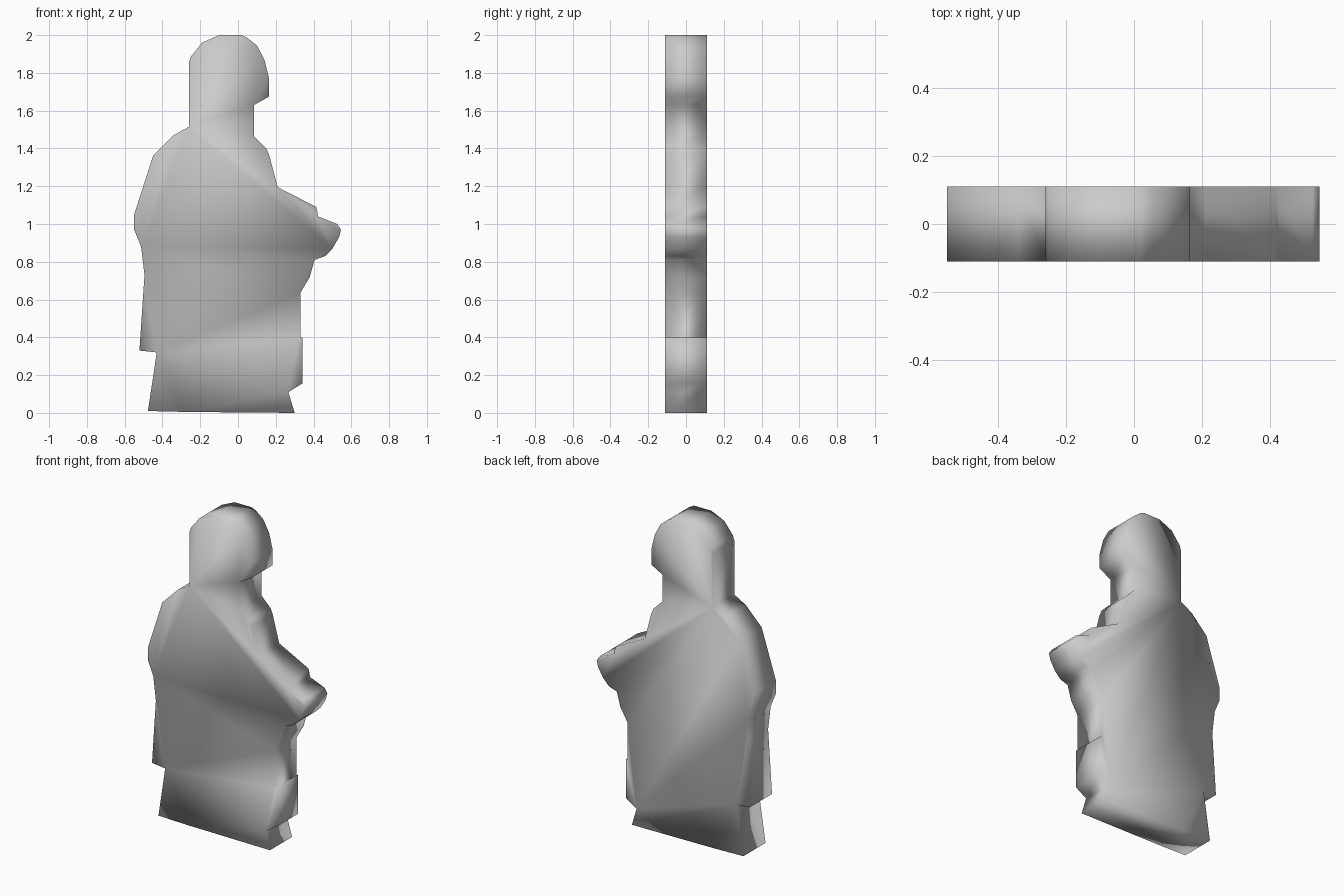
import bpy, bmesh

HALF_DEPTH = 0.11

# Silhouette in (x, z), clockwise from the bottom left corner
robe_left = [(-0.477, 0.01), (-0.43, 0.32), (-0.522, 0.33), (-0.495, 0.73), (-0.513, 0.88),
             (-0.55, 0.97), (-0.55, 1.05), (-0.45, 1.36), (-0.34, 1.47), (-0.26, 1.515)]
head = [(-0.26, 1.855), (-0.25, 1.885), (-0.19, 1.96), (-0.10, 2.0), (0.02, 2.0),
        (0.05, 1.985), (0.10, 1.945), (0.14, 1.87), (0.165, 1.77), (0.165, 1.675), (0.085, 1.63)]
arm = [(0.085, 1.465), (0.15, 1.40), (0.165, 1.365), (0.21, 1.195), (0.415, 1.09),
       (0.425, 1.04), (0.525, 1.0), (0.545, 0.97), (0.535, 0.93), (0.50, 0.87),
       (0.46, 0.83), (0.405, 0.81)]
robe_right = [(0.38, 0.72), (0.33, 0.635), (0.33, 0.40), (0.342, 0.40), (0.342, 0.157),
              (0.267, 0.11), (0.30, 0.0), (-0.28, 0.005)]
outline = robe_left + head + arm + robe_right

# Extrude the silhouette into a flat slab
bm = bmesh.new()
front = bm.faces.new([bm.verts.new((x, -HALF_DEPTH, z)) for x, z in outline])
ext = bmesh.ops.extrude_face_region(bm, geom=[front], use_keep_orig=True)
back = [v for v in ext["geom"] if isinstance(v, bmesh.types.BMVert)]
bmesh.ops.translate(bm, verts=back, vec=(0, 2 * HALF_DEPTH, 0))

# Triangulated, fully smooth surface gives the folded look of the robe
bmesh.ops.triangulate(bm, faces=bm.faces[:], ngon_method='EAR_CLIP')
bmesh.ops.recalc_face_normals(bm, faces=bm.faces[:])
for f in bm.faces:
    f.smooth = True

mesh = bpy.data.meshes.new("robed_figure")
bm.to_mesh(mesh)
bm.free()
bpy.context.collection.objects.link(bpy.data.objects.new("robed_figure", mesh))
